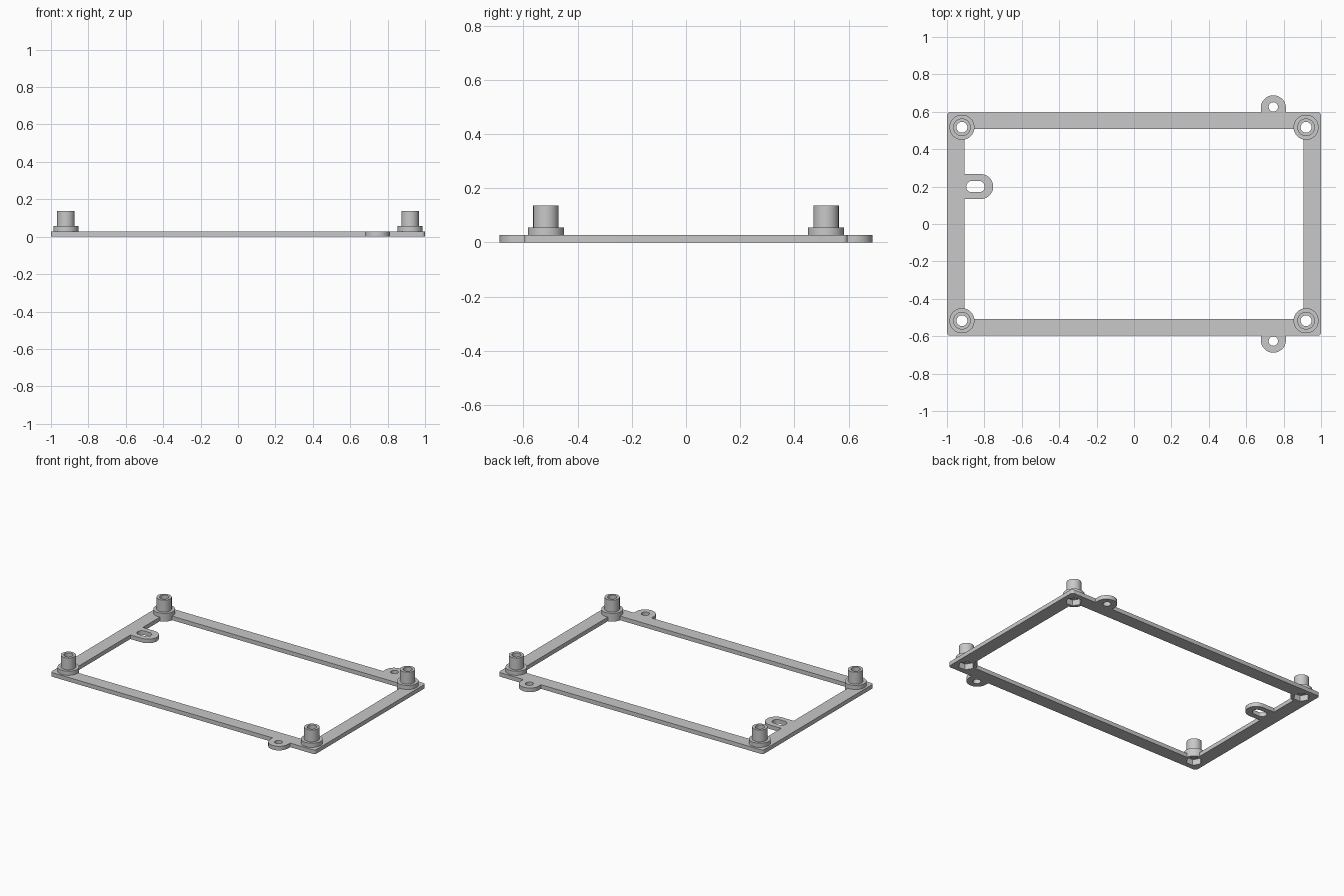
import bpy, bmesh
from math import pi, cos, sin, atan2

cube = bpy.data.objects.get("Cube")
if cube:
    bpy.data.objects.remove(cube)

PLATE = 0.028          # frame and ear thickness
BOSS_X, BOSS_Y = 0.92, 0.517

grey = bpy.data.materials.new("light grey plastic")
grey.use_nodes = True
colour = (0.58, 0.58, 0.58, 1)
grey.diffuse_color = colour
grey.node_tree.nodes["Principled BSDF"].inputs["Base Color"].default_value = colour


def prism(name, outline, z0, z1):
    """Extrude a closed outline from z0 to z1."""
    bm = bmesh.new()
    base = bm.faces.new([bm.verts.new((x, y, z0)) for x, y in outline])
    top = bmesh.ops.extrude_face_region(bm, geom=[base])["geom"]
    verts = [g for g in top if isinstance(g, bmesh.types.BMVert)]
    bmesh.ops.translate(bm, verts=verts, vec=(0, 0, z1 - z0))
    bmesh.ops.recalc_face_normals(bm, faces=bm.faces)
    mesh = bpy.data.meshes.new(name)
    bm.to_mesh(mesh)
    bm.free()
    mesh.materials.append(grey)
    obj = bpy.data.objects.new(name, mesh)
    bpy.context.collection.objects.link(obj)
    return obj


def circle(x, y, r, n=48):
    return [(x + r * cos(2 * pi * i / n), y + r * sin(2 * pi * i / n)) for i in range(n)]


def slot(a, b, r, n=24):
    """Round-ended outline running from a to b."""
    turn = atan2(b[1] - a[1], b[0] - a[0])
    points = []
    for (x, y), start in ((b, turn - pi / 2), (a, turn + pi / 2)):
        for i in range(n + 1):
            t = start + pi * i / n
            points.append((x + r * cos(t), y + r * sin(t)))
    return points


def rounded_rectangle(hx, hy, r, n=6):
    points = []
    for k, (sx, sy) in enumerate(((1, 1), (-1, 1), (-1, -1), (1, -1))):
        for i in range(n + 1):
            t = pi / 2 * (k + i / n)
            points.append((sx * (hx - r) + r * cos(t), sy * (hy - r) + r * sin(t)))
    return points


def combine(target, tool, operation):
    mod = target.modifiers.new(operation.title(), "BOOLEAN")
    mod.operation = operation
    mod.solver = "EXACT"
    mod.object = tool
    bpy.context.view_layer.objects.active = target
    bpy.ops.object.modifier_apply(modifier=mod.name)
    bpy.data.objects.remove(tool)


# Rectangular frame
frame = prism("mounting_frame", rounded_rectangle(1.0, 0.597, 0.018), 0, PLATE)
window = [(-0.907, -0.507), (0.907, -0.507), (0.907, 0.507), (-0.907, 0.507)]
combine(frame, prism("window_cutter", window, -0.1, 0.1), "DIFFERENCE")

# Screw ears on the front and back, slotted ear inside the right rail
holes = []
for side in (-1, 1):
    ear = slot((0.745, side * 0.621), (0.745, side * 0.582), 0.067)
    combine(frame, prism("screw_ear", ear, 0, PLATE), "UNION")
    holes.append((circle(0.745, side * 0.626, 0.025), -0.1, 0.1))
ear = slot((-0.82, 0.2), (-0.93, 0.2), 0.067)
combine(frame, prism("slotted_ear", ear, 0, PLATE), "UNION")
holes.append((slot((-0.867, 0.2), (-0.828, 0.2), 0.03), -0.1, 0.1))

# Corner standoffs with a wide foot, a screw hole and a hexagonal nut pocket
for sx in (-1, 1):
    for sy in (-1, 1):
        x, y = sx * BOSS_X, sy * BOSS_Y
        combine(frame, prism("standoff_foot", circle(x, y, 0.067), 0, 0.056), "UNION")
        combine(frame, prism("standoff_post", circle(x, y, 0.047), 0.04, 0.137), "UNION")
        holes.append((circle(x, y, 0.029), -0.1, 0.3))
        holes.append((circle(x, y, 0.051, 6), -0.1, 0.04))

for outline, z0, z1 in holes:
    combine(frame, prism("hole_cutter", outline, z0, z1), "DIFFERENCE")

# Smooth round walls, crisp edges
bpy.ops.object.select_all(action="DESELECT")
frame.select_set(True)
bpy.context.view_layer.objects.active = frame
bpy.ops.object.shade_smooth_by_angle(angle=pi / 6)
